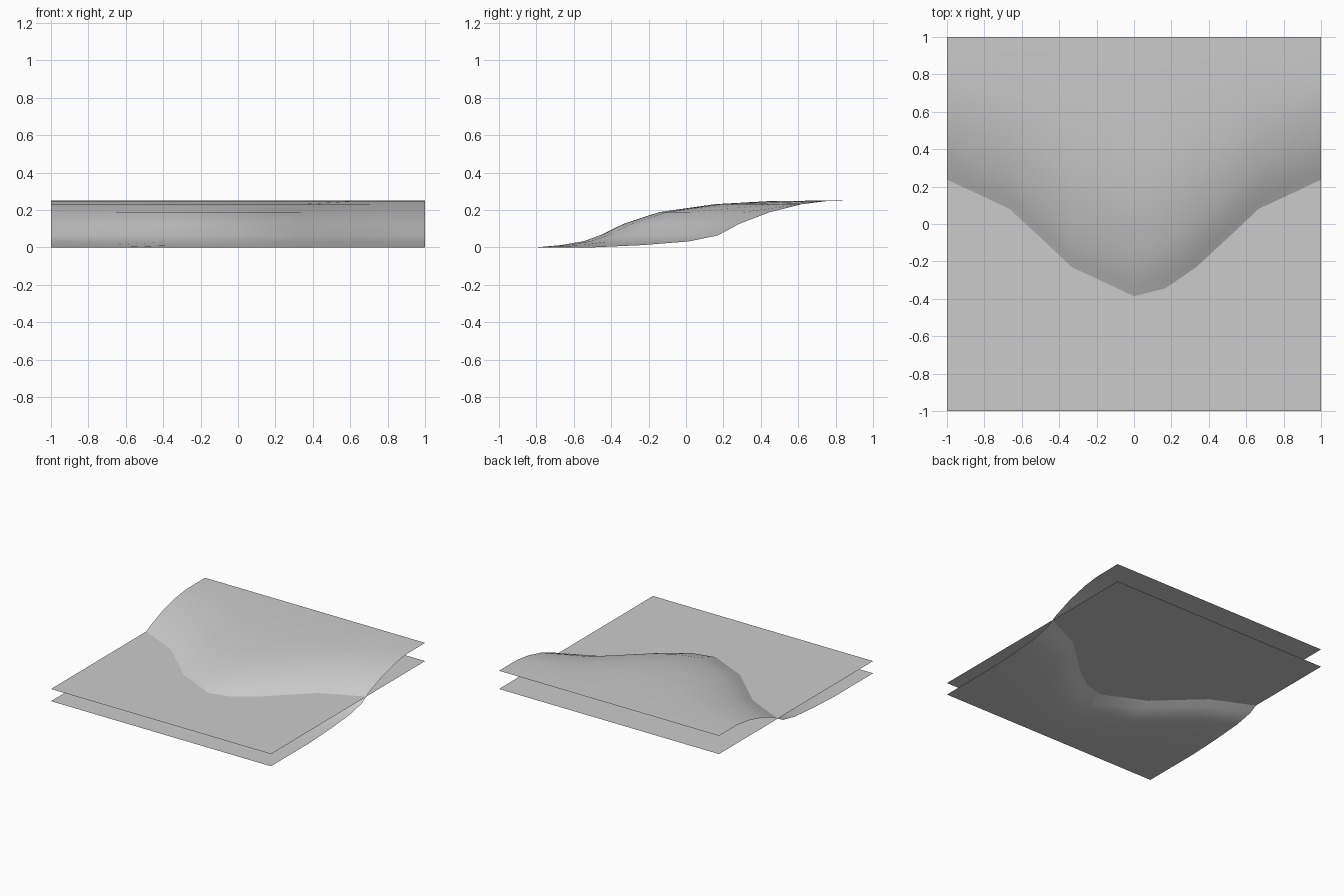
import bpy
import bmesh
import math

cube = bpy.data.objects.get("Cube")
if cube:
    bpy.data.objects.remove(cube, do_unlink=True)

WATER_LEVEL = 0.1
COLUMNS = [i / 3 for i in range(-3, 4)] + [1 / 6]

# Contour rows of the slope: height, y on the centre line, y at the side edges
ROWS = [
    (0, -1, -1),
    (0, -0.8, -0.5),
    (0.012, -0.67, -0.235),
    (0.032, -0.55, 0.016),
    (0.064, -0.46, 0.17),
    (0.125, -0.335, 0.283),
    (0.188, -0.145, 0.447),
    (0.231, 0.155, 0.62),
    (0.249, 0.475, 0.765),
    (0.25, 1, 1),
]


def grey_material():
    colour = (0.6, 0.6, 0.6, 1)
    mat = bpy.data.materials.new("plain grey")
    mat.use_nodes = True
    mat.diffuse_color = colour
    mat.node_tree.nodes["Principled BSDF"].inputs["Base Color"].default_value = colour
    return mat


def add_sheet(name, columns, rows, mat):
    """Loft a sheet through rows that bend in a cosine wave across x."""
    bm = bmesh.new()
    grid = []
    for z, centre, edge in rows:
        line = []
        for x in sorted(columns):
            bend = (1 - math.cos(math.pi * x)) / 2
            line.append(bm.verts.new((x, centre + (edge - centre) * bend, z)))
        grid.append(line)
    for near, far in zip(grid, grid[1:]):
        for i in range(len(near) - 1):
            face = bm.faces.new((near[i], near[i + 1], far[i + 1], far[i]))
            face.smooth = True
    mesh = bpy.data.meshes.new(name)
    bm.to_mesh(mesh)
    bm.free()
    mesh.materials.append(mat)
    obj = bpy.data.objects.new(name, mesh)
    bpy.context.collection.objects.link(obj)
    return obj


grey = grey_material()

# Ground rising from the low front to the high back, with a headland
add_sheet("shore_ground", COLUMNS, ROWS, grey)

# Flat water surface cutting through the slope
add_sheet("water_surface", [-1, 1],
          [(WATER_LEVEL, -1, -1), (WATER_LEVEL, 1, 1)], grey)
